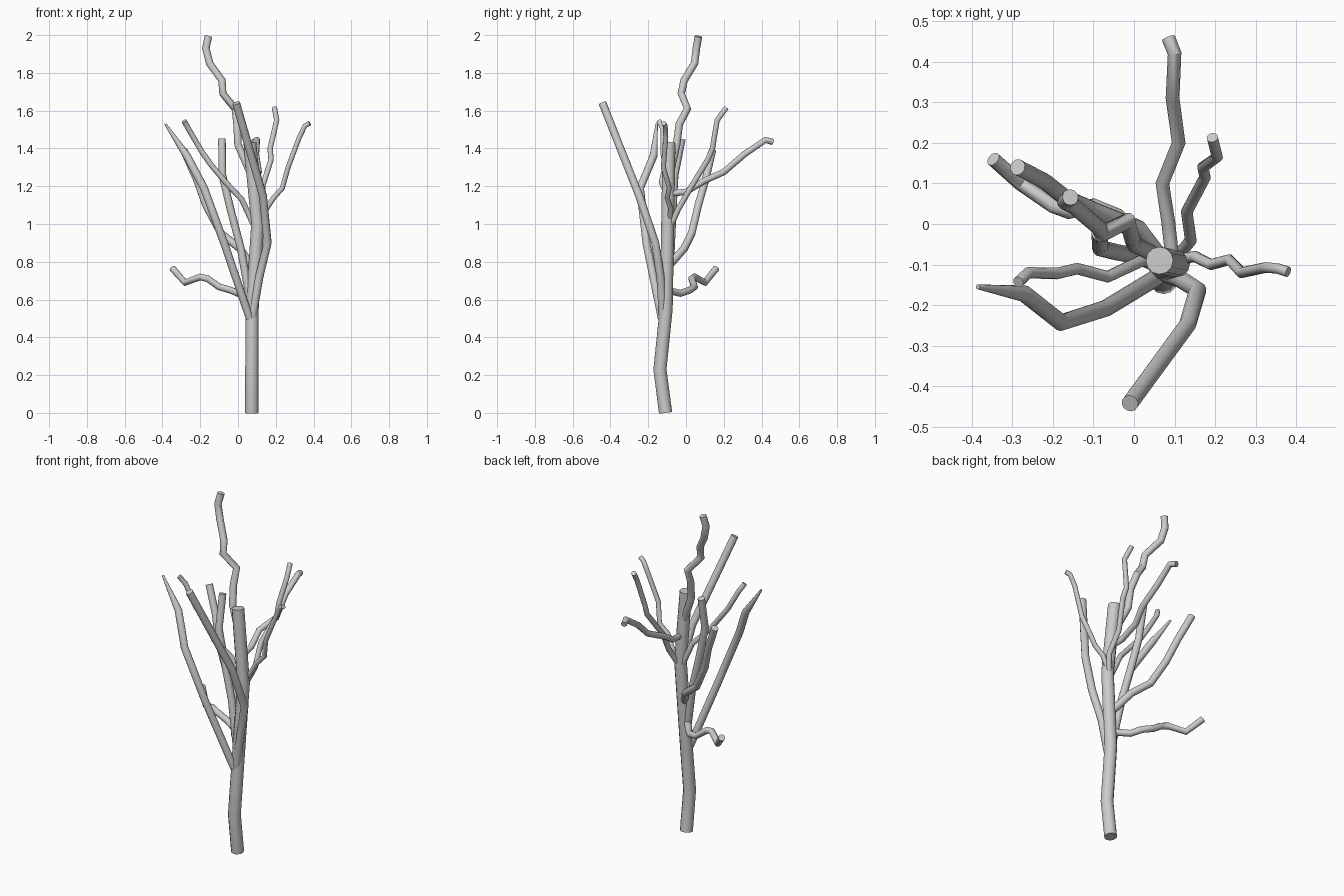
import bpy, math


def limb(name, points, r0, r1, tip=None):
    """Round limb swept along a jointed path, with capped ends."""
    cu = bpy.data.curves.new(name, 'CURVE')
    cu.dimensions = '3D'
    cu.bevel_depth = 1.0
    cu.bevel_resolution = 4
    cu.use_fill_caps = True
    sp = cu.splines.new('POLY')
    sp.points.add(len(points) - 1)
    for i, (p, co) in enumerate(zip(sp.points, points)):
        p.co = (*co, 1)
        p.radius = r0 + (r1 - r0) * i / (len(points) - 1)
    if tip is not None:
        sp.points[-1].radius = tip
    ob = bpy.data.objects.new(name, cu)
    bpy.context.collection.objects.link(ob)
    bpy.ops.object.select_all(action='DESELECT')
    ob.select_set(True)
    bpy.context.view_layer.objects.active = ob
    bpy.ops.object.convert(target='MESH')
    bpy.ops.object.shade_smooth_by_angle(angle=math.radians(40))


# Trunk
limb("trunk", [(.073, -.108, 0), (.073, -.138, .23), (.075, -.105, .55),
               (.104, -.097, 1.0), (.063, -.09, 1.43)], .035, .034)

# Thick lower limbs
limb("front_branch", [(.075, -.122, .5), (.113, -.135, .72), (.157, -.163, .9),
                      (.132, -.248, 1.15), (-.01, -.442, 1.64)], .022, .021)
limb("left_front_branch", [(.062, -.128, .5), (-.07, -.208, .89), (-.18, -.243, 1.19),
                           (-.27, -.172, 1.36), (-.385, -.155, 1.53)], .021, .021, .006)
limb("left_upright_branch", [(.06, -.1, .62), (.015, -.08, .87), (-.04, -.07, 1.08),
                             (-.083, -.06, 1.26), (-.085, -.022, 1.45)], .021, .02)
limb("left_back_branch", [(.07, -.09, .78), (.01, -.01, .87), (-.09, .03, .95),
                          (-.17, .065, 1.1), (-.22, .105, 1.24), (-.287, .14, 1.39)], .021, .02)

# Low crooked branch
limb("low_branch", [(.06, -.1, .65), (0, -.03, .633), (-.04, .02, .65), (-.1, .045, .667),
                    (-.16, .03, .71), (-.2, .045, .72), (-.28, .1, .69),
                    (-.347, .16, .765)], .019, .018)

# Tallest crooked branch
limb("top_branch", [(.07, -.085, 1.26), (0, -.05, 1.42), (-.005, -.035, 1.53),
                    (-.015, .008, 1.61), (-.08, -.025, 1.69), (-.085, -.01, 1.76),
                    (-.15, .045, 1.85), (-.17, .055, 1.93), (-.157, .066, 1.993)], .02, .02)

# Thin upper branches
limb("back_branch", [(.095, -.09, 1.16), (.085, 0, 1.17), (.07, .1, 1.23), (.11, .2, 1.275),
                     (.095, .31, 1.37), (.1, .42, 1.445), (.085, .458, 1.435)], .017, .017)
limb("right_back_branch", [(.1, -.09, .97), (.14, -.04, 1.08), (.13, .03, 1.2),
                           (.175, .115, 1.34), (.17, .14, 1.4), (.205, .165, 1.55),
                           (.193, .213, 1.615)], .015, .014)
limb("right_branch", [(.1, -.09, 1.0), (.15, -.08, 1.08), (.19, -.1, 1.14), (.235, -.088, 1.19),
                      (.265, -.12, 1.3), (.325, -.107, 1.46), (.355, -.11, 1.52),
                      (.38, -.118, 1.533)], .014, .013)
limb("left_branch", [(.08, -.09, 1.0), (.02, -.09, 1.13), (-.065, -.13, 1.22),
                     (-.14, -.11, 1.31), (-.19, -.122, 1.38), (-.26, -.12, 1.5),
                     (-.285, -.143, 1.545)], .015, .014)
